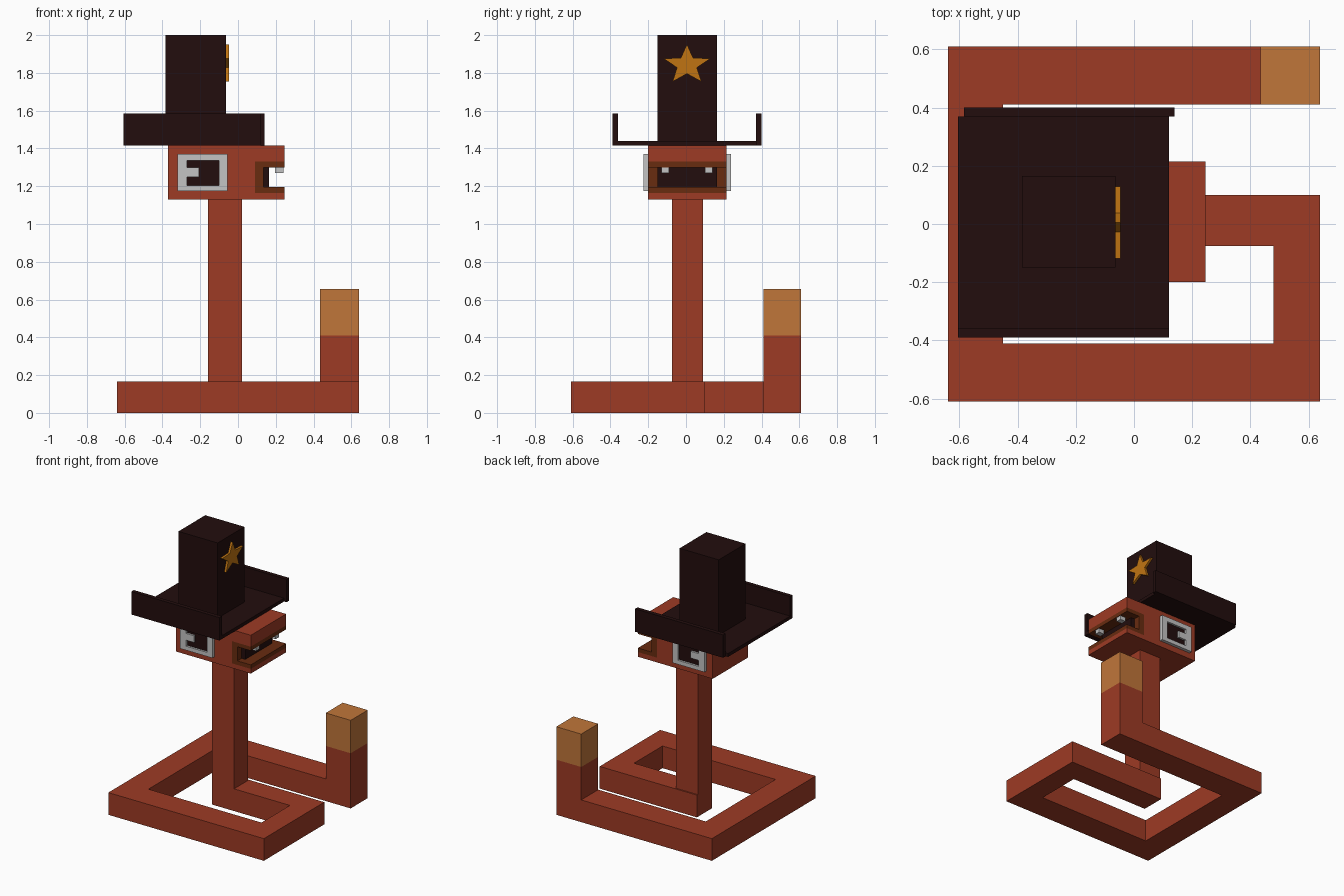
import bpy, bmesh
from math import sin, cos, pi

if "Cube" in bpy.data.objects:
    bpy.data.objects.remove(bpy.data.objects["Cube"], do_unlink=True)


def material(name, r, g, b):
    m = bpy.data.materials.new(name)
    m.use_nodes = True
    m.diffuse_color = (r, g, b, 1)
    m.node_tree.nodes["Principled BSDF"].inputs["Base Color"].default_value = (r, g, b, 1)
    return m


rust = material("rust skin", 0.34, 0.043, 0.018)
tan = material("tan rattle", 0.53, 0.18, 0.042)
felt = material("dark felt", 0.016, 0.004, 0.004)
white = material("eye white", 0.55, 0.55, 0.55)
lip = material("brown lip", 0.14, 0.025, 0.005)
gold = material("gold badge", 0.53, 0.175, 0.006)


def finish(name, bm, mat):
    bmesh.ops.recalc_face_normals(bm, faces=bm.faces)
    me = bpy.data.meshes.new(name)
    bm.to_mesh(me)
    bm.free()
    me.materials.append(mat)
    ob = bpy.data.objects.new(name, me)
    bpy.context.collection.objects.link(ob)
    return ob


def box(name, mat, x, y, z):
    bm = bmesh.new()
    bmesh.ops.create_cube(bm, size=1)
    for v in bm.verts:
        v.co = [(a + b) / 2 + c * (b - a) for c, (a, b) in zip(v.co, (x, y, z))]
    return finish(name, bm, mat)


def prism(name, mat, points, depth):
    """Extrude a flat outline of 3D points along the depth vector."""
    bm = bmesh.new()
    face = bm.faces.new([bm.verts.new(p) for p in points])
    ext = bmesh.ops.extrude_face_region(bm, geom=[face], use_keep_orig=True)
    moved = [e for e in ext["geom"] if isinstance(e, bmesh.types.BMVert)]
    bmesh.ops.translate(bm, verts=moved, vec=depth)
    return finish(name, bm, mat)


# Coiled body: one spiral outline lying on the ground
coil = [(0.64, 0.61), (-0.64, 0.61), (-0.64, -0.61), (0.64, -0.61), (0.64, 0.10),
        (-0.16, 0.10), (-0.16, -0.075), (0.48, -0.075), (0.48, -0.41),
        (-0.45, -0.41), (-0.45, 0.41), (0.64, 0.41)]
prism("coiled_body", rust, [(x, y, 0) for x, y in coil], (0, 0, 0.165))

# Raised tail and neck
box("tail", rust, (0.435, 0.64), (0.41, 0.61), (0.165, 0.41))
box("tail_rattle", tan, (0.435, 0.64), (0.41, 0.61), (0.41, 0.655))
box("neck", rust, (-0.16, 0.02), (-0.075, 0.09), (0.165, 1.13))

# Head: side profile with a slot for the mouth, lined by the lips
side = (-0.20, 0.215)
width = (0, side[1] - side[0], 0)
head = [(-0.37, 1.13), (0.245, 1.13), (0.245, 1.165), (0.09, 1.165),
        (0.09, 1.33), (0.245, 1.33), (0.245, 1.415), (-0.37, 1.415)]
prism("head", rust, [(x, side[0], z) for x, z in head], width)
lips = [(0.09, 1.165), (0.245, 1.165), (0.245, 1.195), (0.135, 1.195),
        (0.135, 1.30), (0.245, 1.30), (0.245, 1.33), (0.09, 1.33)]
prism("lips", lip, [(x, side[0], z) for x, z in lips], width)
box("mouth_inside", felt, (0.135, 0.165), (-0.15, 0.165), (1.195, 1.30))
for name, y in (("right_tooth", -0.11), ("left_tooth", 0.12)):
    box(name, white, (0.195, 0.24), (y - 0.02, y + 0.02), (1.27, 1.30))

# Eyes: raised frame around a pupil with a square glint
for name, face, out in (("right", side[0], -1), ("left", side[1], 1)):
    def plate(part, mat, x, z, thick):
        box(name + part, mat, x, sorted((face, face + out * thick)), z)
    plate("_eye_rear", white, (-0.32, -0.27), (1.175, 1.37), 0.024)
    plate("_eye_front", white, (-0.10, -0.055), (1.175, 1.37), 0.024)
    plate("_eye_top", white, (-0.27, -0.10), (1.335, 1.37), 0.024)
    plate("_eye_bottom", white, (-0.27, -0.10), (1.175, 1.205), 0.024)
    plate("_eye_glint", white, (-0.27, -0.206), (1.25, 1.30), 0.024)
    plate("_pupil", felt, (-0.27, -0.10), (1.205, 1.335), 0.009)

# Hat: brim with upturned sides and a tall crown
box("hat_brim", felt, (-0.605, 0.12), (-0.385, 0.37), (1.415, 1.44))
box("hat_brim_right", felt, (-0.605, 0.12), (-0.39, -0.36), (1.415, 1.585))
box("hat_brim_left", felt, (-0.585, 0.14), (0.37, 0.40), (1.415, 1.585))
box("hat_crown", felt, (-0.385, -0.063), (-0.15, 0.165), (1.44, 2.0))

# Star badge on the front of the crown
star = []
for i in range(10):
    r, a = (0.055 if i % 2 else 0.13), i * pi / 5
    star.append((-0.063, 0.005 + r * sin(a), 1.842 + r * cos(a) * 0.84))
prism("star_badge", gold, star, (0.016, 0, 0))
